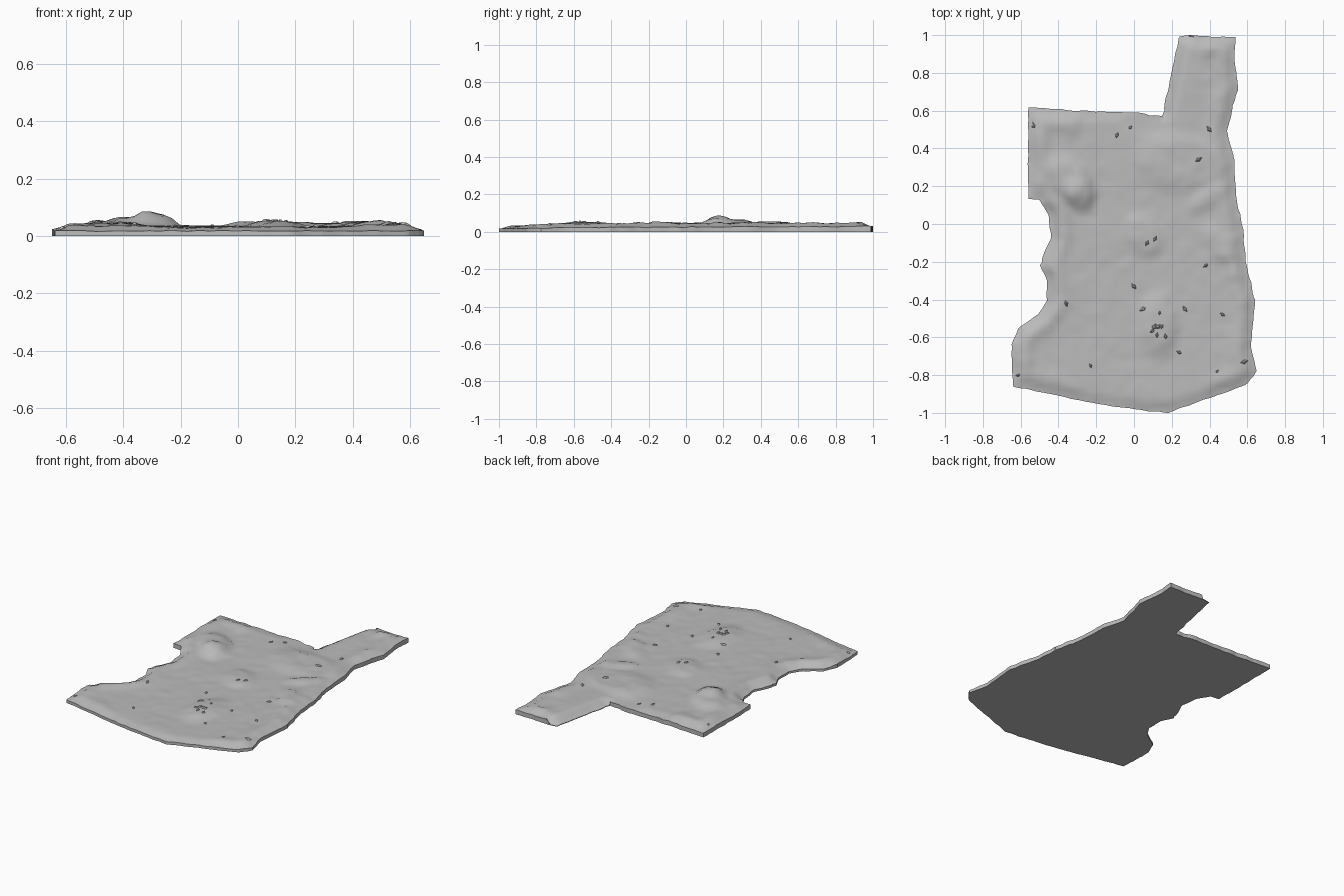
import bpy
import bmesh
import math
import random
from mathutils import Vector, Matrix, noise

random.seed(4)
cube = bpy.data.objects.get("Cube")
if cube:
    bpy.data.objects.remove(cube, do_unlink=True)

stone = bpy.data.materials.new("grey stone")
stone.use_nodes = True
grey = (0.5, 0.5, 0.5, 1)
stone.diffuse_color = grey
stone.node_tree.nodes["Principled BSDF"].inputs["Base Color"].default_value = grey

# Plan outline of the slab
OUTLINE = [Vector(p) for p in (
    (-.56, .62), (-.3, .6), (0, .59), (.15, .57), (.22, .9), (.24, .99), (.3, 1),
    (.54, .99), (.53, .9), (.55, .71), (.49, .49), (.53, .34), (.54, .15),
    (.58, -.05), (.59, -.2), (.64, -.4), (.62, -.65), (.65, -.78), (.6, -.85),
    (.18, -1), (-.1, -.97), (-.64, -.86), (-.65, -.64), (-.61, -.55),
    (-.51, -.48), (-.46, -.4), (-.46, -.3), (-.5, -.22), (-.44, -.07),
    (-.45, .05), (-.5, .13), (-.56, .13))]

# Mounds and hollows: centre x, y, radius x, y, turn in degrees, height
MOUNDS = (
    (-.34, .24, .19, .12, -50, .03), (-.29, .15, .11, .09, -50, .02),
    (.05, -.06, .11, .15, 35, .015), (.13, -.53, .12, .21, 0, .018),
    (.22, .33, .27, .18, 0, .013), (.3, .33, .15, .12, 0, -.006),
    (.44, -.1, .07, .14, 30, .014), (.38, .13, .14, .06, 35, .01),
    (.08, .52, .16, .06, 0, -.008), (-.45, .45, .16, .12, 0, .006))


def edge_distance(p):
    best = 9
    for a, b in zip(OUTLINE, OUTLINE[1:] + OUTLINE[:1]):
        d = b - a
        t = max(0, min(1, (p - a).dot(d) / d.length_squared))
        best = min(best, (p - a - d * t).length)
    return best


def smooth(t):
    t = max(0, min(1, t))
    return t * t * (3 - 2 * t)


def surface_height(x, y):
    z = .034 + .004 * y
    for cx, cy, rx, ry, turn, height in MOUNDS:
        a = math.radians(turn)
        u = ((x - cx) * math.cos(a) + (y - cy) * math.sin(a)) / rx
        v = ((y - cy) * math.cos(a) - (x - cx) * math.sin(a)) / ry
        z += height * smooth((1 - math.hypot(u, v)) * 1.8)
    z += .004 * noise.noise(Vector((x * 5, y * 5, 1)))
    z += .002 * noise.noise(Vector((x * 14, y * 14, 7)))
    d = edge_distance(Vector((x, y)))
    # raised rim along the sides, then a drop towards the outer edge
    if x > .35 or x < -.3:
        z += .013 * math.exp(-((d - .07) / .04) ** 2) * smooth((y + .95) * 4)
    in_bay = x < -.3 and -.6 < y < .1
    passage_wall = x < .3 and y > .57 and x > .14
    low = 0.1 if passage_wall else .45 if in_bay else .6 if y < -.7 else .75
    ripple = .12 * noise.noise(Vector((x * 20, y * 20, 3)))
    return z * (low + ripple * (low > .2) + (1 - low) * smooth(d / .06))


def finish(bm, name):
    mesh = bpy.data.meshes.new(name)
    bm.to_mesh(mesh)
    bm.free()
    obj = bpy.data.objects.new(name, mesh)
    bpy.context.collection.objects.link(obj)
    mesh.materials.append(stone)
    return obj


# Ground slab: outline cut into a grid, shaped, and closed down to the floor
bm = bmesh.new()
bm.faces.new([bm.verts.new((p.x, p.y, 0)) for p in OUTLINE])
step = .026
for axis in (Vector((1, 0, 0)), Vector((0, 1, 0))):
    for i in range(-40, 41):
        bmesh.ops.bisect_plane(
            bm, geom=bm.verts[:] + bm.edges[:] + bm.faces[:], dist=1e-5,
            plane_co=axis * (i * step + .0037), plane_no=axis)
bmesh.ops.remove_doubles(bm, verts=bm.verts[:], dist=.004)
for v in bm.verts:
    v.co.z = surface_height(v.co.x, v.co.y)
for v in bm.verts:
    if v.is_boundary:
        shift = noise.noise_vector(Vector((v.co.x, v.co.y, 0)) * 18)
        v.co.x += shift.x * .006
        v.co.y += shift.y * .006
        v.co.y = max(-1, min(1, v.co.y))
rim = [e for e in bm.edges if e.is_boundary]
walls = bmesh.ops.extrude_edge_only(bm, edges=rim)["geom"]
for item in walls:
    if isinstance(item, bmesh.types.BMVert):
        item.co.z = 0
base = [e for e in walls if isinstance(e, bmesh.types.BMEdge) and e.is_boundary]
bmesh.ops.contextual_create(bm, geom=base)
bmesh.ops.recalc_face_normals(bm, faces=bm.faces[:])
slab = finish(bm, "ground_slab")
bpy.ops.object.select_all(action="DESELECT")
slab.select_set(True)
bpy.context.view_layer.objects.active = slab
bpy.ops.object.shade_smooth_by_angle(angle=math.radians(35))

# Loose angular stones lying on the ground
STONES = [
    (-.53, .52), (-.09, .47), (-.02, .51), (.4, .5), (.34, .34), (.07, -.1),
    (.11, -.08), (.38, -.22), (0, -.33), (-.36, -.42), (.05, -.45), (.27, -.45),
    (.47, -.48), (.24, -.68), (-.23, -.75), (.58, -.73), (.44, -.78), (-.61, -.8)]
STONES += [(random.gauss(.12, .03), random.gauss(-.56, .04)) for _ in range(8)]
bm = bmesh.new()
for x, y in STONES:
    size = random.uniform(.012, .022)
    place = (Matrix.Translation((x, y, surface_height(x, y) + .001))
             @ Matrix.Rotation(random.uniform(0, math.tau), 4, "Z")
             @ Matrix.Diagonal((1.2, .7, 1, 1)))
    bmesh.ops.create_cone(bm, cap_ends=True, segments=4, radius1=size,
                          radius2=size * .35, depth=.01, matrix=place)
finish(bm, "loose_stones")
